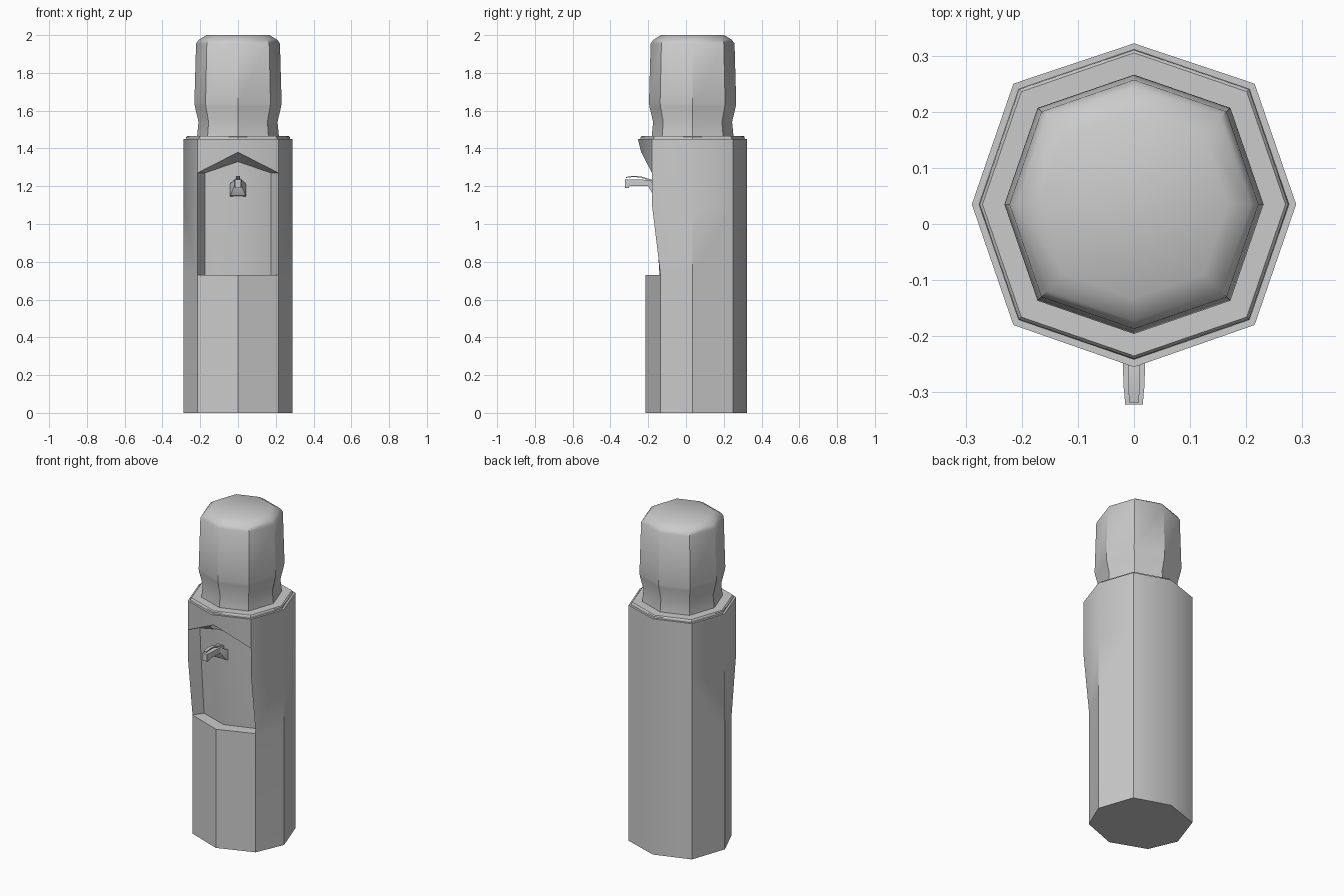
import bpy, bmesh, math

if "Cube" in bpy.data.objects:
    bpy.data.objects.remove(bpy.data.objects["Cube"])

CY = 0.035  # centre of the octagonal plan


def finish(bm, name, angle):
    bmesh.ops.remove_doubles(bm, verts=bm.verts, dist=0.0005)
    bmesh.ops.recalc_face_normals(bm, faces=bm.faces)
    mesh = bpy.data.meshes.new(name)
    bm.to_mesh(mesh)
    bm.free()
    obj = bpy.data.objects.new(name, mesh)
    bpy.context.collection.objects.link(obj)
    bpy.ops.object.select_all(action='DESELECT')
    obj.select_set(True)
    bpy.context.view_layer.objects.active = obj
    bpy.ops.object.shade_smooth_by_angle(angle=math.radians(angle))
    return obj


def loft(rings, name, angle):
    """Skin a list of rings and cap both ends."""
    bm = bmesh.new()
    vs = [[bm.verts.new(p) for p in r] for r in rings]
    n = len(rings[0])
    for a, b in zip(vs, vs[1:]):
        for i in range(n):
            j = (i + 1) % n
            bm.faces.new((a[i], a[j], b[j], b[i]))
    bm.faces.new(vs[0])
    bm.faces.new(vs[-1])
    return finish(bm, name, angle)


def octagon(r, z):
    """Octagon with corners on the axes; diagonals are slightly wider."""
    pts = []
    for k in range(8):
        a = k * math.pi / 4
        q = r * (1.052 if k % 2 else 1.0)
        pts.append((q * math.cos(a), CY + q * math.sin(a), z))
    return pts


def rect(x, y, z0, z1):
    return [(-x, y, z0), (x, y, z0), (x, y, z1), (-x, y, z1)]


# Cabinet: half of the shell is described, then repeated with x flipped
zs = [0, 0.73, 1.10, 1.27, 1.45]
C = [(0.215, y, z) for y, z in zip((-0.135, -0.135, -0.18, -0.18, -0.18), zs)]
S = [(0.289, 0.035, z) for z in zs]
D = [(0.215, 0.25, z) for z in zs]
B = [(0, 0.322, z) for z in zs]
f0, f1, f3, f4 = (0, -0.215, 0), (0, -0.215, 0.73), (0, -0.237, 1.38), (0, -0.255, 1.45)
W = [(0.175, y, z) for y, z in zip((-0.08, -0.11, -0.12), zs[1:4])]
M = [(0, -0.14, 0.73), (0, -0.165, 1.10), (0, -0.178, 1.33)]
faces = [
    (f0, C[0], C[1], f1),          # lower front
    (f1, C[1], W[0], M[0]),        # shelf
    (f3, C[3], W[2], M[2]),        # underside of the hood
    (f3, C[3], C[4], f4),          # hood front
    (f0, C[0], S[0], D[0], B[0]),  # base
    (f4, C[4], S[4], D[4], B[4]),  # top
]
for i in range(2):                 # recess back and cheeks
    faces.append((M[i], W[i], W[i + 1], M[i + 1]))
    faces.append((W[i], C[i + 1], C[i + 2], W[i + 1]))
for a, b in ((C, S), (S, D), (D, B)):  # outer sides
    for i in range(4):
        faces.append((a[i], b[i], b[i + 1], a[i + 1]))
bm = bmesh.new()
for s in (1, -1):
    for f in faces:
        bm.faces.new([bm.verts.new((s * x, y, z)) for x, y, z in f])
finish(bm, "cabinet", 40)

# Raised lid on the cabinet
loft([octagon(0.277, 1.445), octagon(0.275, 1.46), octagon(0.27, 1.466)], "lid", 30)

# Water bottle
profile = [(0.217, 1.46), (0.209, 1.54), (0.228, 1.62), (0.231, 1.64),
           (0.222, 1.955), (0.208, 1.975), (0.167, 2.0)]
loft([octagon(r, z) for r, z in profile], "bottle", 35)

# Tap: flared mount, spout bar with a drooping tip, and lever above
loft([rect(0.045, -0.13, 1.14, 1.20), rect(0.04, -0.172, 1.15, 1.215),
      rect(0.02, -0.20, 1.20, 1.232)], "tap_mount", 30)
loft([rect(0.022, -0.15, 1.20, 1.232), rect(0.02, -0.25, 1.20, 1.235),
      rect(0.018, -0.30, 1.20, 1.235), rect(0.017, -0.302, 1.19, 1.235),
      rect(0.016, -0.322, 1.19, 1.235)], "spout", 30)
loft([rect(0.012, -0.15, 1.22, 1.228), rect(0.012, -0.20, 1.232, 1.24),
      rect(0.011, -0.24, 1.246, 1.252), rect(0.010, -0.28, 1.249, 1.255),
      rect(0.009, -0.318, 1.244, 1.249)], "lever", 30)
